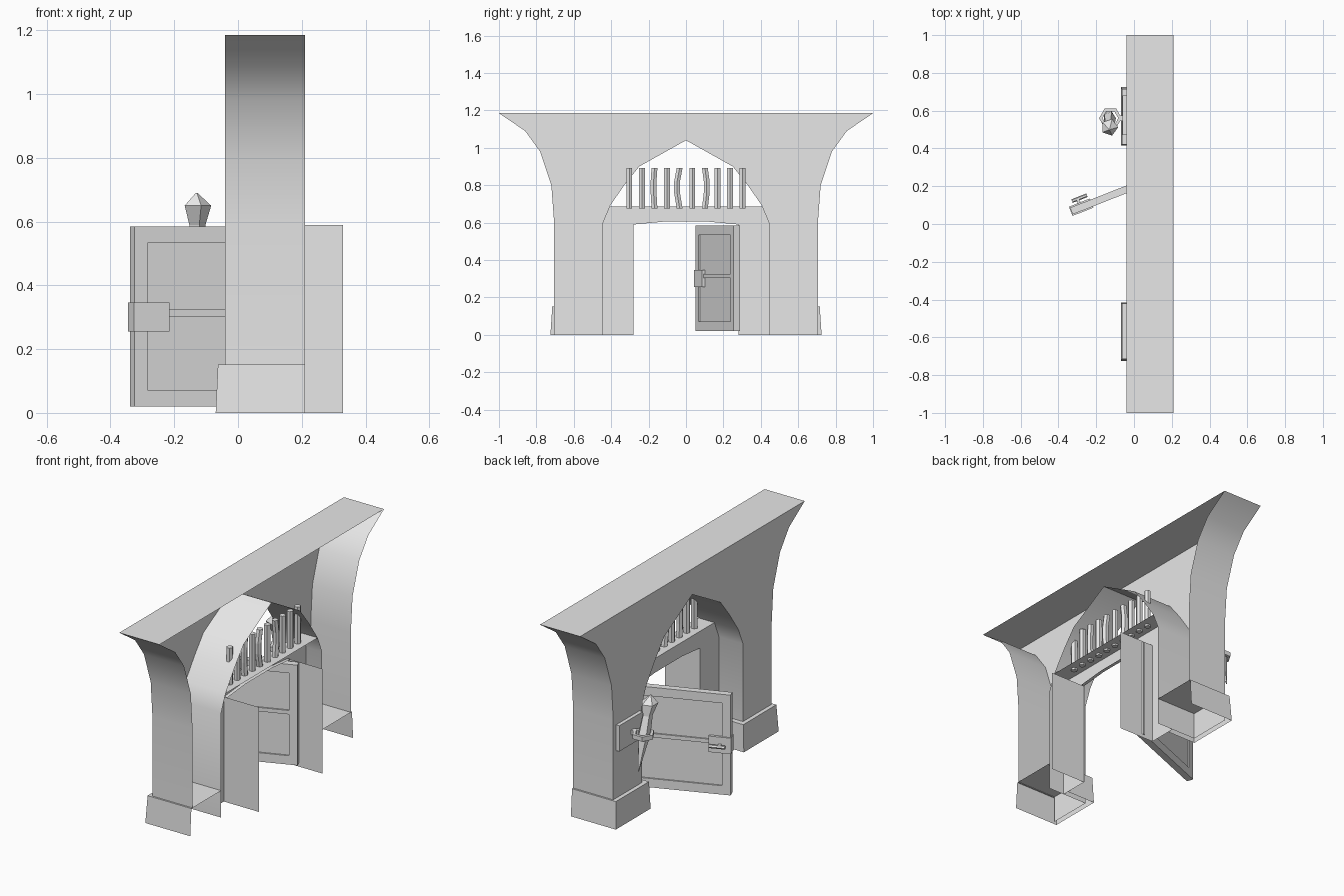
import bpy, bmesh, math
from mathutils import Matrix, Vector

cube = bpy.data.objects.get("Cube")
if cube:
    bpy.data.objects.remove(cube, do_unlink=True)

grey = bpy.data.materials.new("plain_grey")
grey.use_nodes = True
grey.diffuse_color = (0.8, 0.8, 0.8, 1)
grey.node_tree.nodes["Principled BSDF"].inputs["Base Color"].default_value = (0.8, 0.8, 0.8, 1)

FRONT, BACK, FRAME, REAR = -0.04, 0.21, 0.11, 0.33


def finish(name, bm, smooth=False):
    mesh = bpy.data.meshes.new(name)
    bm.to_mesh(mesh)
    bm.free()
    mesh.materials.append(grey)
    obj = bpy.data.objects.new(name, mesh)
    bpy.context.collection.objects.link(obj)
    if smooth:
        bpy.ops.object.select_all(action="DESELECT")
        obj.select_set(True)
        bpy.context.view_layer.objects.active = obj
        bpy.ops.object.shade_smooth_by_angle(angle=math.radians(35))
    return obj


def sheet(name, points):
    bm = bmesh.new()
    bm.faces.new([bm.verts.new(p) for p in points])
    return finish(name, bm)


def strip(name, first, second, smooth=False):
    """Faces joining two matching open lines."""
    bm = bmesh.new()
    a = [bm.verts.new(p) for p in first]
    b = [bm.verts.new(p) for p in second]
    for i in range(len(a) - 1):
        bm.faces.new((a[i], b[i], b[i + 1], a[i + 1]))
    return finish(name, bm, smooth)


def at_x(x, profile):
    return [(x, y, z) for y, z in profile]


def mirrored(half):
    """Complete a profile that runs from the outside to the middle."""
    return half + [(-y, z) for y, z in reversed(half) if y > 0]


def add_box(bm, low, high):
    low, high = Vector(low), Vector(high)
    size = high - low
    m = Matrix.Translation((low + high) / 2) @ Matrix.Diagonal((*size, 1))
    bmesh.ops.create_cube(bm, size=1, matrix=m)


def add_rings(bm, rings, sides):
    """Loft polygon rings given as (x, y, z, radius)."""
    loops = []
    for x, y, z, r in rings:
        loops.append([bm.verts.new((x + r * math.cos(t), y + r * math.sin(t), z))
                      for t in (math.tau * k / sides for k in range(sides))])
    for a, b in zip(loops, loops[1:]):
        for k in range(sides):
            n = (k + 1) % sides
            bm.faces.new((a[k], a[n], b[n], b[k]))
    bm.faces.new(loops[0][::-1])
    bm.faces.new(loops[-1])


# Flared wall shell with a pointed arch, open at the rear
outer = mirrored([(0.705, 0.15), (0.705, 0.6), (0.72, 0.8), (0.78, 0.98),
                  (0.86, 1.09), (1.0, 1.185)])
arch = mirrored([(0.45, 0), (0.45, 0.59), (0.41, 0.685), (0.33, 0.8),
                 (0.25, 0.9), (0, 1.04)])
sheet("wall_face", at_x(FRONT, [(0.705, 0)] + outer + [(-0.705, 0)] + arch[::-1]))
strip("wall_ends_and_top", at_x(FRONT, outer), at_x(BACK, outer), True)
strip("arch_passage", at_x(FRONT, arch), at_x(BACK, arch), True)

# Doorway frame with jambs running to the rear
opening = mirrored([(0.28, 0), (0.28, 0.59), (0.12, 0.605)])
surround = mirrored([(0.45, 0), (0.45, 0.59), (0.41, 0.685)])
sheet("door_surround", at_x(FRAME, surround + opening[::-1]))
strip("lintel_soffit", at_x(FRAME, opening[1:-1]), at_x(FRAME + 0.02, opening[1:-1]))
for side, word in ((1, "left"), (-1, "right")):
    jamb = [(side * 0.283, 0), (side * 0.283, 0.59)]
    strip("jamb_" + word, at_x(FRAME, jamb), at_x(REAR, jamb))

    # Plinth skirt and ledge
    plan = [(BACK, 0.725), (-0.07, 0.725), (-0.07, 0.415), (FRAME, 0.415)]
    low = [(x, side * y, 0) for x, y in plan]
    high = [(max(x, -0.063), side * (0.715 if y > 0.5 else 0.42), 0.152) for x, y in plan]
    strip("plinth_skirt_" + word, low, high)
    sheet("plinth_ledge_" + word, high + [(FRAME, side * 0.45, 0.152), (BACK, side * 0.45, 0.152)])

# Shelf and the row of bars above the door
sheet("transom_shelf", [(FRAME, -0.41, 0.685), (BACK, -0.41, 0.685),
                        (BACK, 0.41, 0.685), (FRAME, 0.41, 0.685)])
bm = bmesh.new()
for i in range(10):
    y = -0.303 + i * 0.0673
    bend = {2: -0.005, 4: -0.014, 6: 0.01}.get(i, 0)
    add_rings(bm, [(0.16, y, 0.675, 0.018), (0.16, y + bend, 0.76, 0.018),
                   (0.16, y + bend, 0.82, 0.018), (0.16, y, 0.893, 0.018)], 6)
finish("transom_bars", bm)

# Open door, built along its width from the hinge
width = 0.555
swing = math.atan2(-0.205, -0.52)


def hang(obj):
    obj.location = (0.185, 0.272, 0)
    obj.rotation_euler = (0, 0, swing)


bm = bmesh.new()
T = 0.019
for u0, u1, z0, z1 in ((0, 0.045, 0.02, 0.585), (width - 0.045, width, 0.02, 0.585),
                       (0.045, width - 0.045, 0.02, 0.07),
                       (0.045, width - 0.045, 0.535, 0.585),
                       (0.045, width - 0.045, 0.303, 0.325)):
    add_box(bm, (u0, -T, z0), (u1, T, z1))
hang(finish("door_frame", bm))
bm = bmesh.new()
add_box(bm, (0.04, -0.011, 0.06), (width - 0.04, 0.011, 0.545))
hang(finish("door_panel", bm))

# Lock case and handle
bm = bmesh.new()
add_box(bm, (width - 0.115, -0.026, 0.256), (width + 0.004, 0.026, 0.346))
hang(finish("lock_case", bm))
bm = bmesh.new()
add_box(bm, (width - 0.062, -0.05, 0.292), (width - 0.046, -0.02, 0.308))
bar = Matrix.Translation((width - 0.065, -0.048, 0.3)) @ Matrix.Rotation(math.pi / 2, 4, "Y")
bmesh.ops.create_cone(bm, cap_ends=True, segments=6, radius1=0.01, radius2=0.01,
                      depth=0.085, matrix=bar)
hang(finish("door_handle", bm))

# Torch with wall plate, arm and ring
bm = bmesh.new()
add_box(bm, (-0.06, 0.47, 0.42), (FRONT, 0.68, 0.565))
add_box(bm, (-0.08, 0.545, 0.475), (-0.055, 0.575, 0.5))
finish("torch_bracket", bm)
bm = bmesh.new()
loops = []
for k in range(6):
    t = math.tau * k / 6
    loops.append([bm.verts.new((-0.125 + r * math.cos(t), 0.56 + r * math.sin(t), z))
                  for r, z in ((0.06, 0.475), (0.06, 0.5), (0.042, 0.5), (0.042, 0.475))])
for k in range(6):
    a, b = loops[k], loops[(k + 1) % 6]
    for j in range(4):
        n = (j + 1) % 4
        bm.faces.new((a[j], b[j], b[n], a[n]))
finish("torch_ring", bm)
bm = bmesh.new()
add_rings(bm, [(-0.13, 0.61, 0.3, 0.003), (-0.13, 0.56, 0.49, 0.034),
               (-0.13, 0.53, 0.59, 0.028), (-0.13, 0.512, 0.65, 0.046),
               (-0.13, 0.5, 0.69, 0.003)], 5)
finish("torch", bm)
